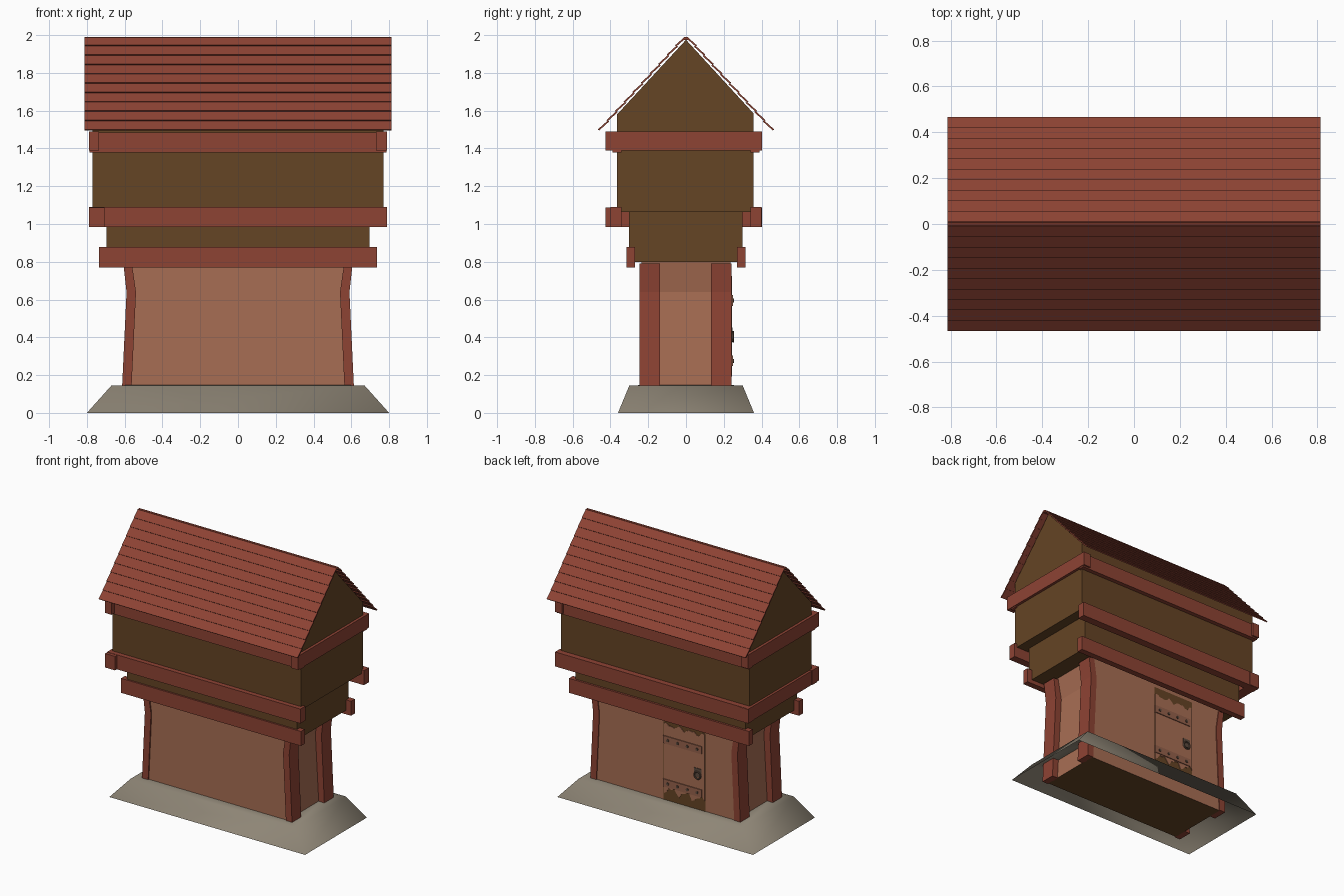
import bpy, bmesh, math
from mathutils import Matrix

if "Cube" in bpy.data.objects:
    bpy.data.objects.remove(bpy.data.objects["Cube"])


def material(name, r, g, b):
    m = bpy.data.materials.new(name)
    m.diffuse_color = (r, g, b, 1)
    m.use_nodes = True
    m.node_tree.nodes["Principled BSDF"].inputs["Base Color"].default_value = m.diffuse_color
    return m


RED = material("red timber", 0.270, 0.056, 0.034)
BROWN = material("brown boards", 0.130, 0.058, 0.018)
CLAY = material("clay wall", 0.390, 0.155, 0.087)
STONE = material("grey stone", 0.270, 0.235, 0.180)
IRON = material("dull iron", 0.110, 0.070, 0.050)
STRAP = material("strap metal", 0.300, 0.120, 0.070)


def finish(name, bm, *mats):
    bmesh.ops.recalc_face_normals(bm, faces=bm.faces)
    me = bpy.data.meshes.new(name)
    bm.to_mesh(me)
    bm.free()
    for m in mats:
        me.materials.append(m)
    ob = bpy.data.objects.new(name, me)
    bpy.context.collection.objects.link(ob)
    return ob


def prism(name, pts, axis, a, b, *mats, rule=None):
    """Extrude a 2D profile along axis: 'y' uses (x, z) points, 'x' uses (y, z)."""
    bm = bmesh.new()

    def co(p, t):
        return (p[0], t, p[1]) if axis == "y" else (t, p[0], p[1])
    lo = [bm.verts.new(co(p, a)) for p in pts]
    hi = [bm.verts.new(co(p, b)) for p in pts]
    bm.faces.new(lo)
    bm.faces.new(hi)
    n = len(pts)
    for i in range(n):
        j = (i + 1) % n
        bm.faces.new((lo[i], lo[j], hi[j], hi[i]))
    bmesh.ops.recalc_face_normals(bm, faces=bm.faces)
    if rule:
        for f in bm.faces:
            f.material_index = rule(f)
    return finish(name, bm, *mats)


def box(name, x0, x1, y0, y1, z0, z1, mat):
    return prism(name, [(x0, z0), (x1, z0), (x1, z1), (x0, z1)], "y", y0, y1, mat)


# Stone skirt: open-bottomed sloping shell with a narrow ledge
bm = bmesh.new()
rings = []
for x, y, z in ((0.80, 0.36, 0), (0.67, 0.30, 0.145), (0.56, 0.23, 0.147)):
    rings.append([bm.verts.new((sx * x, sy * y, z))
                  for sx, sy in ((-1, -1), (1, -1), (1, 1), (-1, 1))])
for r0, r1 in zip(rings, rings[1:]):
    for i in range(4):
        j = (i + 1) % 4
        bm.faces.new((r0[i], r0[j], r1[j], r1[i]))
skirt = finish("stone_skirt", bm, STONE)
for p in skirt.data.polygons:
    p.use_smooth = True

# Waisted clay ground floor, brown underneath
side = [(0.575, 0.002), (0.540, 0.64), (0.570, 0.80)]
prism("ground_floor", side + [(-x, z) for x, z in reversed(side)], "y", -0.236, 0.236,
      CLAY, BROWN, rule=lambda f: 1 if f.normal.z < -0.9 else 0)

# Bent corner posts
post = [(0.570, 0.002), (0.620, 0.002), (0.590, 0.64), (0.607, 0.79),
        (0.562, 0.79), (0.540, 0.64)]
for sx in (-1, 1):
    for y0, y1 in ((-0.245, -0.138), (0.132, 0.242)):
        prism("corner_post", [(sx * x, z) for x, z in post], "y", y0, y1, RED)

# Upper storeys
box("middle_storey", -0.695, 0.695, -0.303, 0.300, 0.80, 1.07, BROWN)
prism("upper_storey_and_gables",
      [(-0.365, 1.063), (0.358, 1.063), (0.358, 1.585), (0, 1.975), (-0.365, 1.580)],
      "x", -0.77, 0.77, BROWN)

# Long beams on front and back
for s in (-1, 1):
    for half, y0, y1, z0, z1 in ((0.735, 0.270, 0.315, 0.770, 0.877),
                                 (0.790, 0.342, 0.400, 0.983, 1.090),
                                 (0.785, 0.342, 0.390, 1.378, 1.485)):
        ya, yb = sorted((s * y0, s * y1))
        box("long_beam", -half, half, ya, yb, z0, z1, RED)

# Cross beams on the gable ends, poking out past the long ones
box("upper_cross_beam_right", 0.730, 0.790, -0.425, 0.403, 1.388, 1.490, RED)
box("upper_cross_beam_left", -0.790, -0.735, -0.425, 0.403, 1.388, 1.490, RED)
box("lower_cross_beam_left", -0.788, -0.708, -0.425, 0.403, 0.985, 1.088, RED)

# Lapped roof boards, ten a side
length = math.hypot(0.455, 0.495)
dy, dz = 0.455 / length, -0.495 / length
ny, nz = -dz, dy
ROWS = 10
for s in (-1, 1):
    for i in range(ROWS):
        a = i * length / ROWS - (0.004 if i else 0)
        b = (i + 1) * length / ROWS

        def pt(t, off):
            return (s * (dy * t + ny * off), 1.985 + dz * t + nz * off)
        prism("roof_board", [pt(a, 0.000), pt(b, 0.007), pt(b, 0.016), pt(a, 0.009)],
              "x", -0.813, 0.813, RED)
box("ridge_strip", -0.813, 0.813, -0.010, 0.010, 1.975, 1.990, RED)

# Back door: brown backing plate with a clay panel that has ragged ends
DX0, DX1 = -0.325, 0.015
box("door_backing", DX0, DX1, 0.230, 0.239, 0.147, 0.77, BROWN)
N = 16
xs = [DX0 + 0.004 + (DX1 - DX0 - 0.008) * i / N for i in range(N + 1)]
low = [(x, 0.225 + 0.022 * math.sin(i * 1.1) + 0.012 * math.sin(i * 2.3))
       for i, x in enumerate(xs)]
high = [(x, 0.705 + 0.012 * math.sin(i * 1.3 + 1) + 0.008 * math.sin(i * 2.1))
        for i, x in enumerate(xs)]
prism("door_panel", low + high[::-1], "y", 0.232, 0.243, CLAY)

# Hinge straps with rivets
for z in (0.275, 0.595):
    box("hinge_strap", DX0 + 0.025, DX1, 0.240, 0.249, z - 0.028, z + 0.028, STRAP)
    bm = bmesh.new()
    for k in range(4):
        rot = Matrix.Translation((DX0 + 0.06 + k * 0.08, 0.250, z)) @ Matrix.Rotation(math.pi / 2, 4, "X")
        bmesh.ops.create_cone(bm, cap_ends=True, segments=8, radius1=0.010,
                              radius2=0.010, depth=0.010, matrix=rot)
    finish("strap_rivets", bm, IRON)

# Lock plate and pull ring
LX, LZ = -0.268, 0.415
box("lock_plate", LX - 0.030, LX + 0.030, 0.240, 0.247, LZ - 0.025, LZ + 0.038, IRON)
bpy.ops.mesh.primitive_torus_add(major_radius=0.026, minor_radius=0.006, major_segments=14,
                                 minor_segments=6, location=(LX, 0.250, LZ - 0.012),
                                 rotation=(math.pi / 2, 0, 0))
ring = bpy.context.object
ring.name = "pull_ring"
ring.data.materials.append(IRON)
